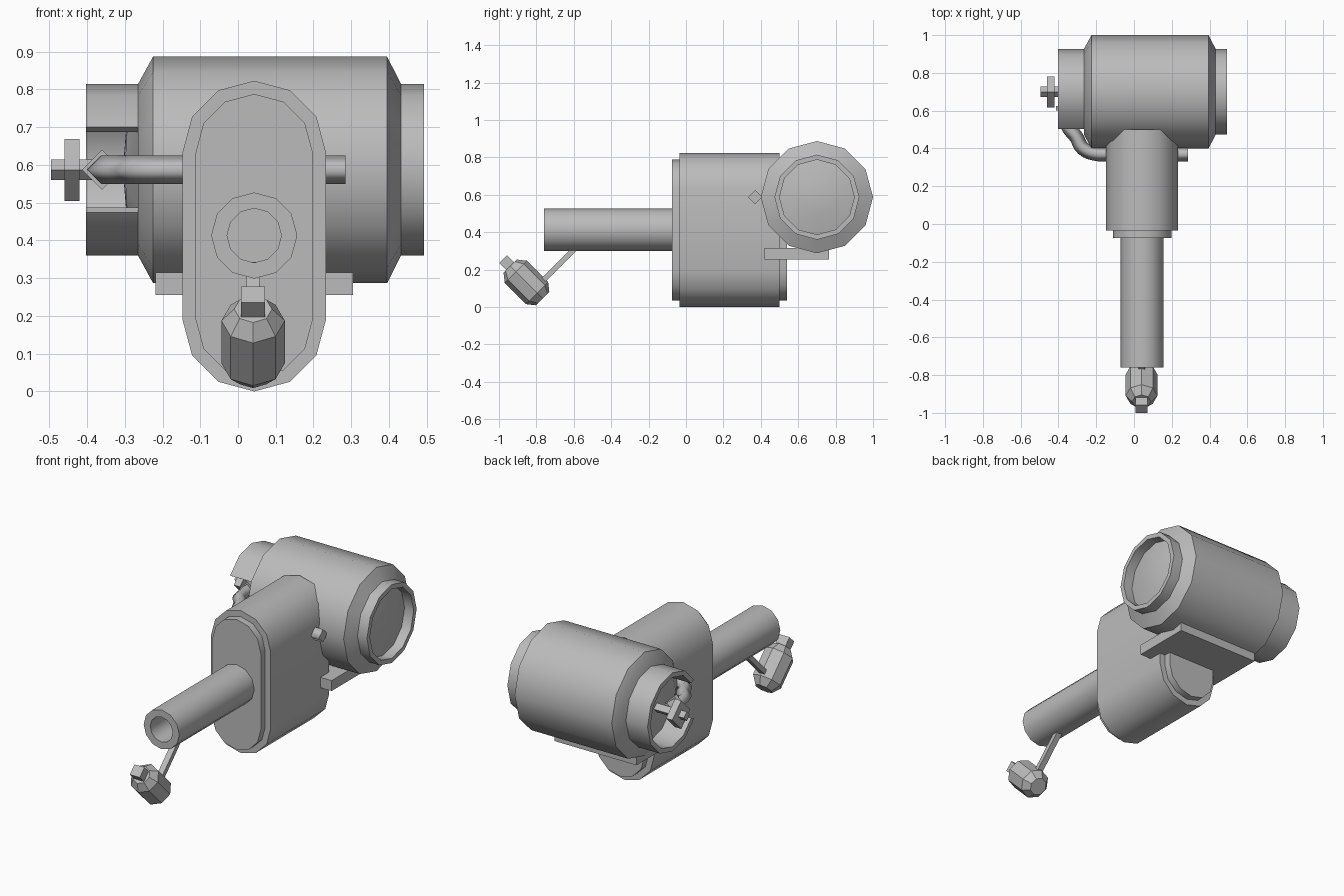
import bpy, bmesh
from math import sin, cos, pi, radians
from mathutils import Matrix, Vector

cube = bpy.data.objects.get("Cube")
if cube:
    bpy.data.objects.remove(cube)

metal = bpy.data.materials.new("grey_metal")
metal.use_nodes = True
GREY = (0.5, 0.5, 0.5, 1)
metal.diffuse_color = GREY
metal.node_tree.nodes["Principled BSDF"].inputs["Base Color"].default_value = GREY

CX = 0.043                 # shared centre line of housing and barrel
DRUM_Y, DRUM_Z = 0.70, 0.587


def finish(name, bm, matrix=Matrix(), smooth=0):
    bmesh.ops.remove_doubles(bm, verts=bm.verts, dist=1e-5)
    bmesh.ops.recalc_face_normals(bm, faces=bm.faces)
    bm.transform(matrix)
    mesh = bpy.data.meshes.new(name)
    bm.to_mesh(mesh)
    bm.free()
    mesh.materials.append(metal)
    obj = bpy.data.objects.new(name, mesh)
    bpy.context.collection.objects.link(obj)
    if smooth:
        bpy.ops.object.select_all(action='DESELECT')
        obj.select_set(True)
        bpy.context.view_layer.objects.active = obj
        bpy.ops.object.shade_smooth_by_angle(angle=radians(smooth))
    return obj


def lathe(name, profile, axis, matrix, sides=12, first=0, count=None, closed=False, smooth=0):
    """Turn (distance, radius) points about an axis; a partial turn gets end caps."""
    bm = bmesh.new()
    count = count or sides
    rings = []
    for k in range(first, first + count + 1):
        c, s = cos(2 * pi * k / sides), sin(2 * pi * k / sides)
        rings.append([bm.verts.new((t, -r * c, r * s) if axis == 'x' else (r * s, t, r * c))
                      for t, r in profile])
    n = len(profile)
    for a, b in zip(rings, rings[1:]):
        for i in range(n if closed else n - 1):
            j = (i + 1) % n
            bm.faces.new((a[i], a[j], b[j], b[i]))
    if count < sides:
        bm.faces.new(rings[0])
        bm.faces.new(rings[-1])
    return finish(name, bm, matrix, smooth)


def rod(name, axis, start, end, radius, matrix, sides=4):
    return lathe(name, [(start, 0), (start, radius), (end, radius), (end, 0)], axis, matrix, sides)


def box(name, size, matrix):
    bm = bmesh.new()
    bmesh.ops.create_cube(bm, size=1)
    bmesh.ops.scale(bm, vec=size, verts=bm.verts)
    return finish(name, bm, matrix)


def round_ended_slab(name, radius, y0, y1, low=0.19, high=0.633):
    bm = bmesh.new()
    outline = [(radius * sin(k * pi / 6), high + radius * cos(k * pi / 6)) for k in range(-3, 4)]
    outline += [(radius * sin(k * pi / 6), low + radius * cos(k * pi / 6)) for k in range(3, 10)]
    face = bm.faces.new([bm.verts.new((CX + x, y0, z)) for x, z in outline])
    new = bmesh.ops.extrude_face_region(bm, geom=[face])["geom"]
    bmesh.ops.translate(bm, vec=(0, y1 - y0, 0),
                        verts=[v for v in new if isinstance(v, bmesh.types.BMVert)])
    return finish(name, bm, smooth=31)


# Gear housing with a thinner plate showing at both ends
round_ended_slab("gear_housing", 0.19, -0.035, 0.50)
round_ended_slab("housing_end_plates", 0.155, -0.075, 0.54)

# Motor drum with domed ends, one full collar and one notched collar
drum = Matrix.Translation((0, DRUM_Y, DRUM_Z))
lathe("motor_drum", [(-0.305, 0), (-0.297, 0.1), (-0.265, 0.2), (-0.265, 0.227), (-0.225, 0.3),
                     (0.395, 0.3), (0.432, 0.227), (0.493, 0.227), (0.493, 0.2), (0.435, 0.2),
                     (0.455, 0.1), (0.462, 0)], 'x', drum, smooth=31)
lathe("notched_collar", [(-0.26, 0.2), (-0.403, 0.2), (-0.403, 0.227), (-0.26, 0.227)],
      'x', drum, first=1, count=10, closed=True, smooth=31)

# Mounting bracket under the drum
box("mounting_bracket", (0.524, 0.345, 0.06), Matrix.Translation((CX, 0.592, 0.285)))

# Hollow barrel
lathe("barrel", [(-0.06, 0), (-0.06, 0.114), (-0.76, 0.114), (-0.76, 0.072), (-0.3, 0.072), (-0.3, 0)],
      'y', Matrix.Translation((CX, 0, 0.413)), smooth=31)

# Bent pipe running through the housing into the collar notch
curve = bpy.data.curves.new("pipe", 'CURVE')
curve.dimensions = '3D'
curve.bevel_depth, curve.bevel_resolution = 0.038, 0
curve.use_fill_caps = True
curve.resolution_u = 4
path = [(0.285, 0.37), (-0.19, 0.37), (-0.27, 0.40), (-0.305, 0.46), (-0.35, 0.52), (-0.36, 0.69)]
spline = curve.splines.new('BEZIER')
spline.bezier_points.add(len(path) - 1)
for p, (x, y) in zip(spline.bezier_points, path):
    p.co = (x, y, DRUM_Z)
    p.handle_left_type = p.handle_right_type = 'AUTO'
spline.bezier_points[0].handle_right_type = 'VECTOR'
spline.bezier_points[1].handle_left_type = 'VECTOR'
curve.materials.append(metal)
pipe = bpy.data.objects.new("pipe", curve)
bpy.context.collection.objects.link(pipe)
bpy.ops.object.select_all(action='DESELECT')
pipe.select_set(True)
bpy.context.view_layer.objects.active = pipe
bpy.ops.object.convert(target='MESH')

# Valve: pipe flange, spindle and handle
rod("pipe_flange", 'y', 0.60, 0.625, 0.053, Matrix.Translation((-0.36, 0, DRUM_Z)))
rod("valve_spindle", 'x', -0.495, -0.30, 0.027, drum)
rod("valve_handle", 'x', -0.46, -0.42, 0.082, drum)

# Canister hung under the muzzle on a slanted arm
tilt = Matrix.Translation((CX - 0.003, -0.853, 0.131)) @ Matrix.Rotation(radians(-45), 4, 'X')
lathe("canister", [(-0.123, 0), (-0.123, 0.05), (-0.08, 0.084), (0.08, 0.084), (0.123, 0.05), (0.123, 0)],
      'y', tilt, sides=8)
box("canister_cap", (0.064, 0.06, 0.06), tilt @ Matrix.Translation((0, -0.147, 0)))
box("canister_arm", (0.034, 0.028, 0.32), tilt @ Matrix.Translation((0, 0.055, 0.18)))
